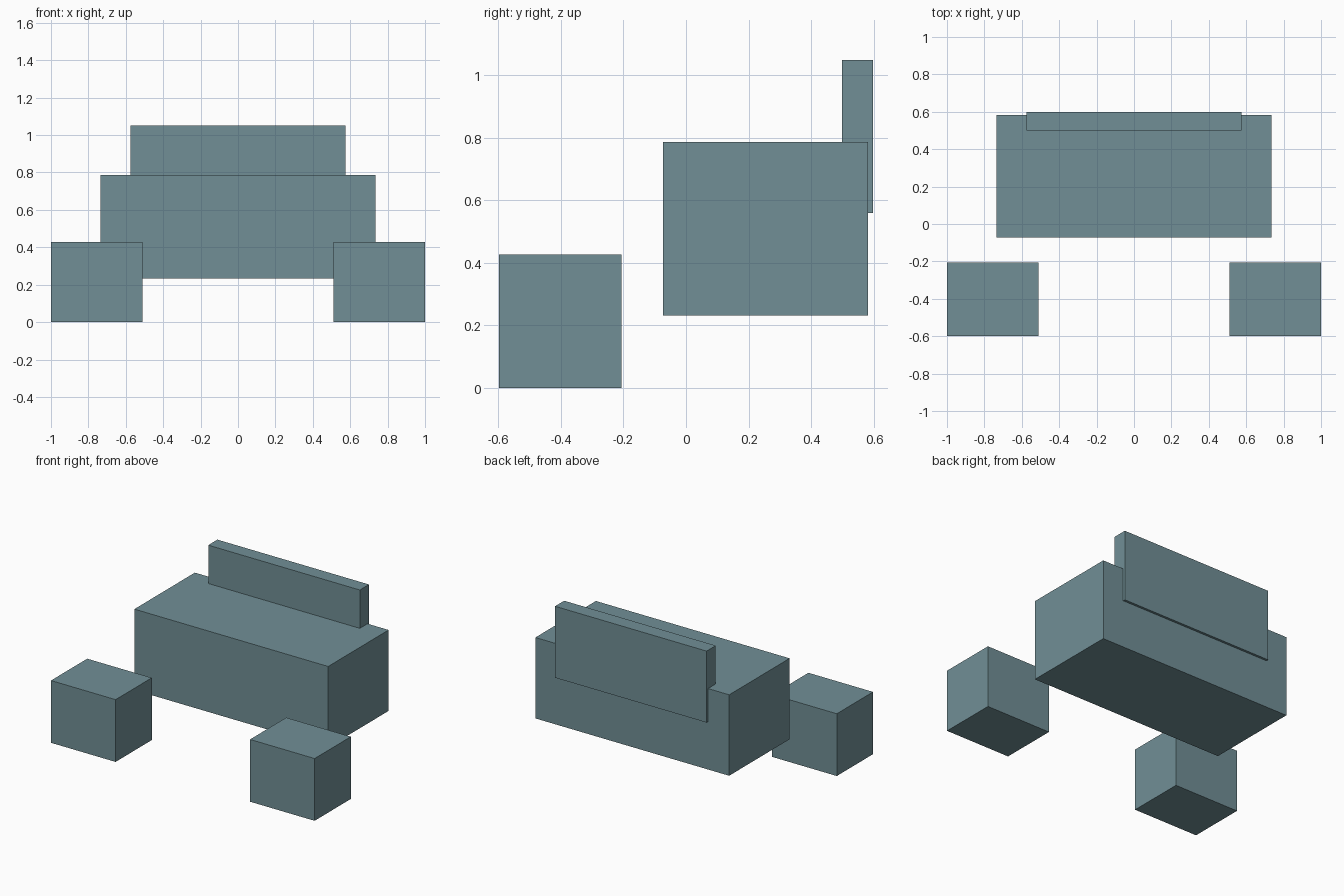
import bpy
from mathutils import Vector

cube = bpy.data.objects.get("Cube")
if cube:
    bpy.data.objects.remove(cube, do_unlink=True)

# Single flat colour
COLOUR = (0.165, 0.275, 0.305, 1.0)
slate = bpy.data.materials.new("slate_teal")
slate.use_nodes = True
slate.diffuse_color = COLOUR
bsdf = next(n for n in slate.node_tree.nodes if n.type == 'BSDF_PRINCIPLED')
bsdf.inputs["Base Color"].default_value = COLOUR


def box(name, low, high):
    """Axis-aligned box between two opposite corners."""
    low, high = Vector(low), Vector(high)
    bpy.ops.mesh.primitive_cube_add(size=1, location=(low + high) / 2)
    obj = bpy.context.object
    obj.name = name
    obj.scale = high - low
    bpy.ops.object.transform_apply(location=False, rotation=False, scale=True)
    obj.data.materials.append(slate)
    return obj


# Main block and the upright panel set into its rear
box("body", (-0.735, -0.073, 0.232), (0.735, 0.582, 0.787))
box("back_panel", (-0.575, 0.499, 0.56), (0.575, 0.598, 1.05))

# Pair of detached front blocks
for side, sign in (("left", 1), ("right", -1)):
    inner, outer = sorted((sign * 0.51, sign * 1.0))
    box(f"{side}_front_block", (inner, -0.598, 0), (outer, -0.206, 0.427))
